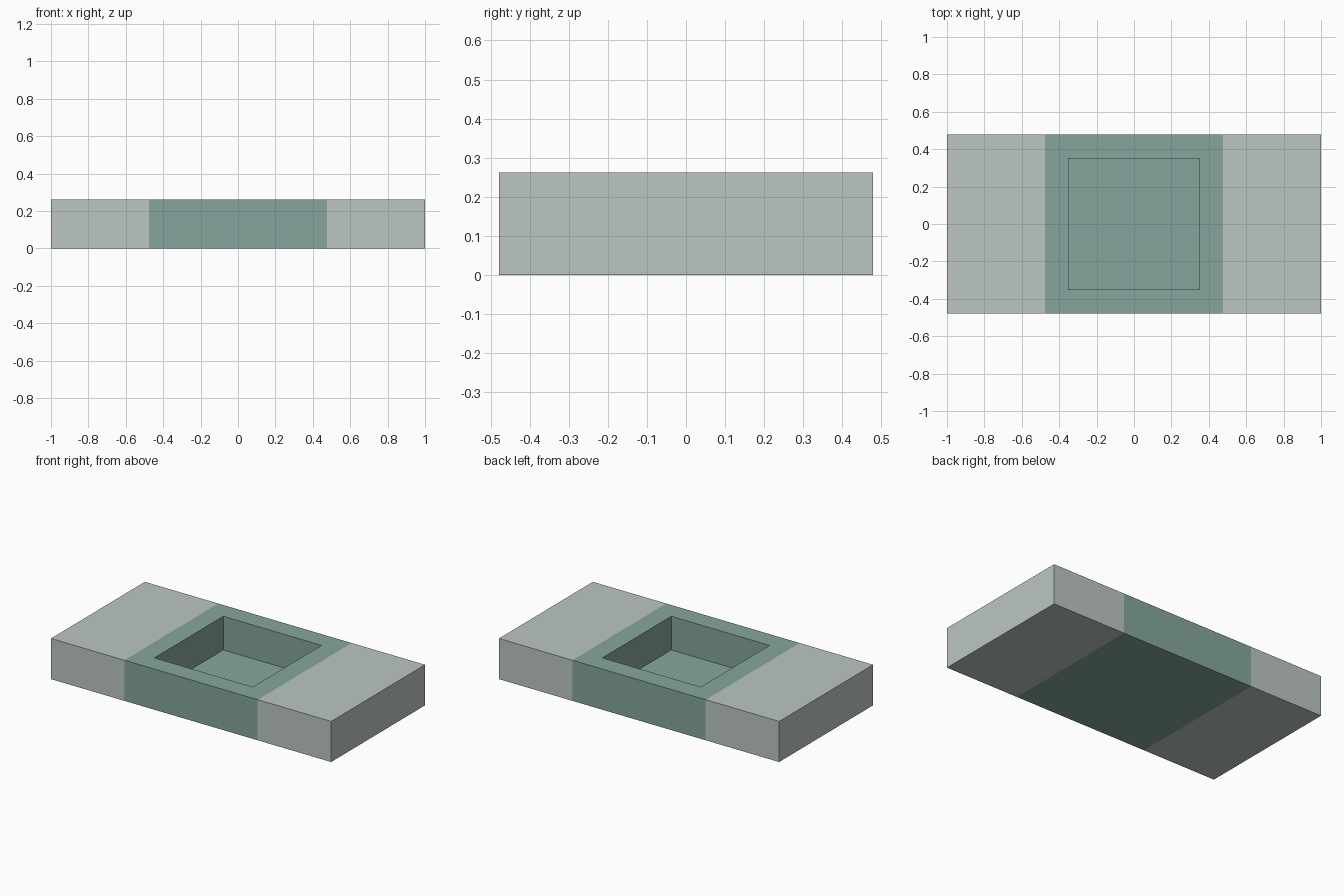
import bpy, bmesh
from mathutils import Vector

cube = bpy.data.objects.get("Cube")
if cube:
    bpy.data.objects.remove(cube, do_unlink=True)

LENGTH, WIDTH, HEIGHT = 2.0, 0.957, 0.262
BAND = 0.476       # half width of the green middle band
POCKET = 0.351     # half size of the square pocket
FLOOR = 0.045      # height of the pocket floor


def srgb(r, g, b):
    def lin(c):
        c /= 255
        return c / 12.92 if c <= 0.04045 else ((c + 0.055) / 1.055) ** 2.4
    return (lin(r), lin(g), lin(b), 1.0)


def material(name, color):
    m = bpy.data.materials.new(name)
    m.use_nodes = True
    m.diffuse_color = color
    m.node_tree.nodes["Principled BSDF"].inputs["Base Color"].default_value = color
    return m


# Slab
bm = bmesh.new()
bmesh.ops.create_cube(bm, size=1)
bmesh.ops.scale(bm, vec=(LENGTH, WIDTH, HEIGHT), verts=bm.verts)
bmesh.ops.translate(bm, vec=(0, 0, HEIGHT / 2), verts=bm.verts)

# Cut the slab where the middle band meets the two ends
for x in (-BAND, BAND):
    bmesh.ops.bisect_plane(bm, geom=bm.verts[:] + bm.edges[:] + bm.faces[:],
                           plane_co=(x, 0, 0), plane_no=(1, 0, 0))

# Square pocket: inset the top of the band, then sink it to the floor
top = next(f for f in bm.faces
           if f.normal.z > 0.9 and abs(f.calc_center_median().x) < 0.1)
bmesh.ops.inset_region(bm, faces=[top], thickness=0.1)
for v in top.verts:
    v.co.x = POCKET if v.co.x > 0 else -POCKET
    v.co.y = POCKET if v.co.y > 0 else -POCKET
walls = bmesh.ops.extrude_discrete_faces(bm, faces=[top])["faces"]
bmesh.ops.translate(bm, vec=Vector((0, 0, FLOOR - HEIGHT)), verts=walls[0].verts)
bmesh.ops.recalc_face_normals(bm, faces=bm.faces)

# Green middle band, grey ends
for f in bm.faces:
    f.material_index = 1 if abs(f.calc_center_median().x) < BAND else 0

mesh = bpy.data.meshes.new("slab_with_pocket")
bm.to_mesh(mesh)
bm.free()
mesh.materials.append(material("pale grey", srgb(188, 198, 195)))
mesh.materials.append(material("sage green", srgb(134, 166, 158)))
bpy.context.collection.objects.link(bpy.data.objects.new("slab_with_pocket", mesh))
